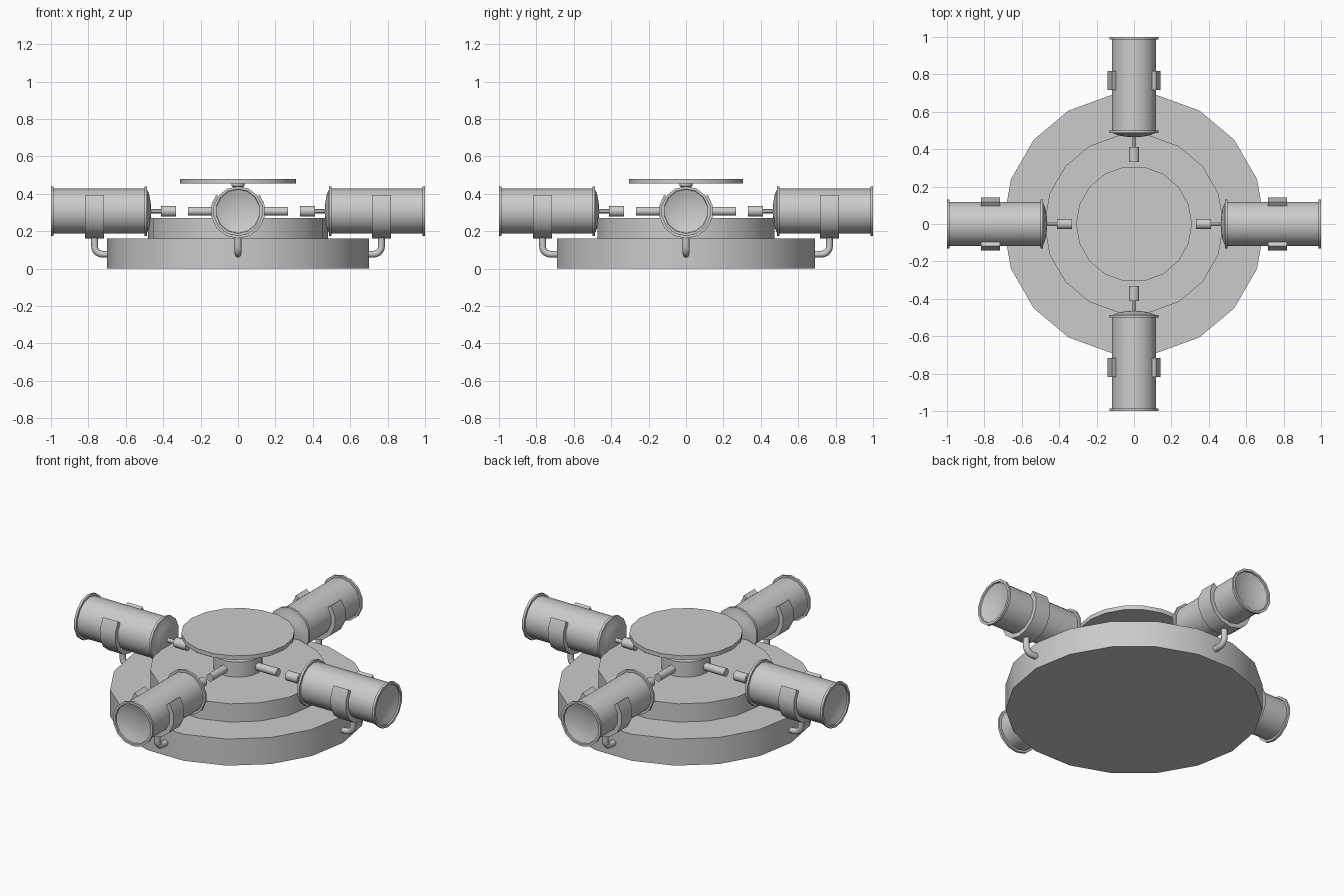
import bpy, bmesh
from math import pi, sin, cos, radians
from mathutils import Matrix

if "Cube" in bpy.data.objects:
    bpy.data.objects.remove(bpy.data.objects["Cube"])


def finish(name, bm, matrix):
    bmesh.ops.remove_doubles(bm, verts=bm.verts, dist=1e-5)
    bmesh.ops.recalc_face_normals(bm, faces=bm.faces)
    me = bpy.data.meshes.new(name)
    bm.to_mesh(me)
    bm.free()
    ob = bpy.data.objects.new(name, me)
    bpy.context.collection.objects.link(ob)
    ob.matrix_world = matrix
    bpy.ops.object.select_all(action='DESELECT')
    ob.select_set(True)
    bpy.context.view_layer.objects.active = ob
    bpy.ops.object.shade_smooth_by_angle(angle=radians(30))
    return ob


def lathe(name, profile, sides, matrix=Matrix(), arc=None):
    """Revolve (radius, height) points around z; with arc, sweep a closed section."""
    bm = bmesh.new()
    if arc:
        angles = [-arc + 2 * arc * i / sides for i in range(sides + 1)]
    else:
        angles = [2 * pi * i / sides for i in range(sides)]
    rings = [[bm.verts.new((r * cos(a), r * sin(a), h)) for r, h in profile] for a in angles]
    m = len(profile)
    for i in range(sides):
        a, b = rings[i], rings[(i + 1) % len(rings)]
        for j in range(m if arc else m - 1):
            k = (j + 1) % m
            pts = [a[j], a[k], b[k], b[j]]
            if not arc:
                if profile[j][0] == 0:
                    pts = [a[j], a[k], b[k]]
                elif profile[k][0] == 0:
                    pts = [a[j], a[k], b[j]]
            bm.faces.new(pts)
    if arc:
        bm.faces.new(rings[0])
        bm.faces.new(rings[-1])
    return finish(name, bm, matrix)


def disc(name, r, z0, z1, sides=18, matrix=Matrix()):
    bm = bmesh.new()
    rings = [[bm.verts.new((r * cos(2 * pi * i / sides), r * sin(2 * pi * i / sides), z))
              for i in range(sides)] for z in (z0, z1)]
    for i in range(sides):
        k = (i + 1) % sides
        bm.faces.new((rings[0][i], rings[0][k], rings[1][k], rings[1][i]))
    for ring in rings:
        bm.faces.new(ring)
    return finish(name, bm, matrix)


def pipe(name, points, radius, matrix):
    cu = bpy.data.curves.new(name, 'CURVE')
    cu.dimensions = '3D'
    cu.bevel_depth = radius
    cu.bevel_resolution = 2
    cu.use_fill_caps = True
    sp = cu.splines.new('POLY')
    sp.points.add(len(points) - 1)
    for p, co in zip(sp.points, points):
        p.co = (*co, 1)
    ob = bpy.data.objects.new(name, cu)
    bpy.context.collection.objects.link(ob)
    ob.matrix_world = matrix


# stepped base, hub, neck and top plate
disc("base_disc", 0.70, 0, 0.16)
disc("upper_step", 0.48, 0.16, 0.27)
disc("hub", 0.135, 0.27, 0.36)
lathe("neck", [(0, 0.36), (0.03, 0.36), (0.025, 0.435), (0.036, 0.442), (0.036, 0.455), (0, 0.455)], 14)
disc("top_plate", 0.31, 0.455, 0.48)

# canister outline: domed inner end, two rims, dished outer end
canister = [(0, 0.464), (0.05, 0.467), (0.09, 0.475), (0.118, 0.487), (0.133, 0.487),
            (0.133, 0.501), (0.12, 0.501), (0.12, 0.986), (0.133, 0.986), (0.133, 1.0),
            (0.119, 1.0), (0.117, 0.992), (0.09, 0.982), (0.05, 0.974), (0, 0.971)]
strap = [(0.117, 0.717), (0.146, 0.717), (0.146, 0.818), (0.117, 0.818)]
bend = [(0.725 + 0.042 * cos(a), 0, 0.119 - 0.042 * sin(a))
        for a in [pi / 2 * i / 5 for i in range(6)]]

# four arms around the hub
for k, side in enumerate(("right", "back", "left", "front")):
    turn = Matrix.Rotation(k * pi / 2, 4, 'Z')
    axis = turn @ Matrix.Translation((0, 0, 0.307)) @ Matrix.Rotation(pi / 2, 4, 'Y')
    lathe(side + "_canister", canister, 14, axis)
    lathe(side + "_cradle", strap, 10, axis, arc=radians(127))
    disc(side + "_stem", 0.012, 0.40, 0.475, 12, axis)
    disc(side + "_nozzle", 0.028, 0.332, 0.412, 14, axis)
    disc(side + "_hub_rod", 0.023, 0.11, 0.268, 14, axis)
    pipe(side + "_bent_pipe", [(0.767, 0, 0.18)] + bend + [(0.66, 0, 0.077)], 0.018, turn)
